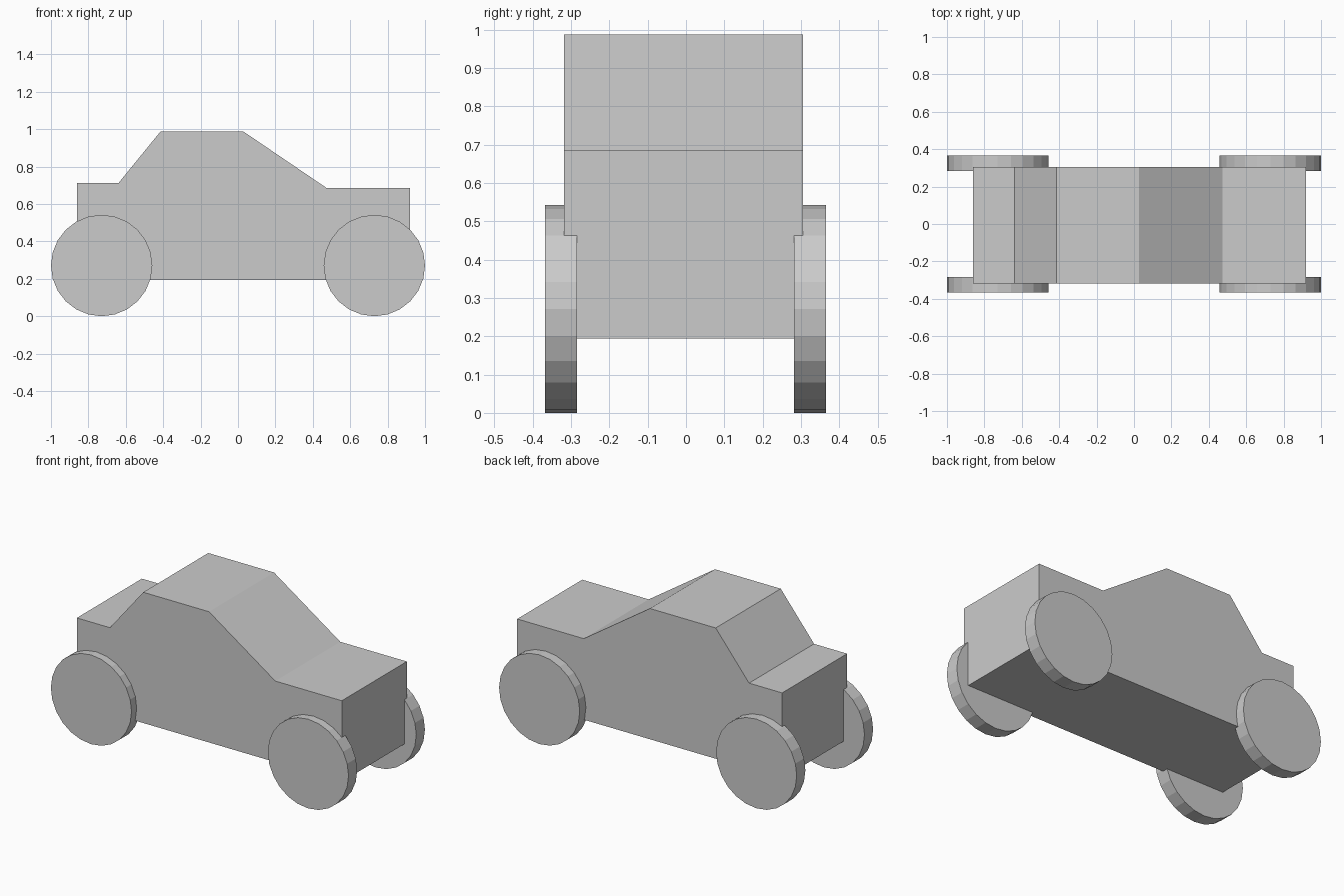
import bpy, bmesh, math

if "Cube" in bpy.data.objects:
    bpy.data.objects.remove(bpy.data.objects["Cube"])

WHEEL_R = 0.271
WHEEL_W = 0.083


def extrude_profile(name, profile, y0, y1):
    """Make a solid from an x-z outline extruded from y0 to y1."""
    bm = bmesh.new()
    face = bm.faces.new([bm.verts.new((x, y0, z)) for x, z in profile])
    result = bmesh.ops.extrude_face_region(bm, geom=[face])
    moved = [g for g in result["geom"] if isinstance(g, bmesh.types.BMVert)]
    bmesh.ops.translate(bm, verts=moved, vec=(0, y1 - y0, 0))
    if not any(len(f.verts) == len(profile) and f.calc_center_median().y < (y0 + y1) / 2 - 0.1
               for f in bm.faces):
        bm.faces.new([v for v in bm.verts if v not in moved])
    bmesh.ops.recalc_face_normals(bm, faces=bm.faces)
    mesh = bpy.data.meshes.new(name)
    bm.to_mesh(mesh)
    bm.free()
    obj = bpy.data.objects.new(name, mesh)
    bpy.context.collection.objects.link(obj)
    return obj


def wheel(name, x, y):
    bpy.ops.mesh.primitive_cylinder_add(
        vertices=24, radius=WHEEL_R, depth=WHEEL_W,
        location=(x, y, WHEEL_R), rotation=(math.pi / 2, 0, 0))
    bpy.context.object.name = name


# Body: boot, rear window, roof, windscreen and bonnet in one outline
extrude_profile("car_body", [
    (-0.86, 0.194), (0.92, 0.194), (0.92, 0.686), (0.473, 0.686),
    (0.028, 0.988), (-0.414, 0.988), (-0.638, 0.713), (-0.86, 0.713),
], -0.318, 0.306)

# Four wheels, partly sunk into the body sides
for end, x in (("rear", -0.729), ("front", 0.729)):
    for side, y in (("right", -0.326), ("left", 0.324)):
        wheel(f"{end}_{side}_wheel", x, y)
